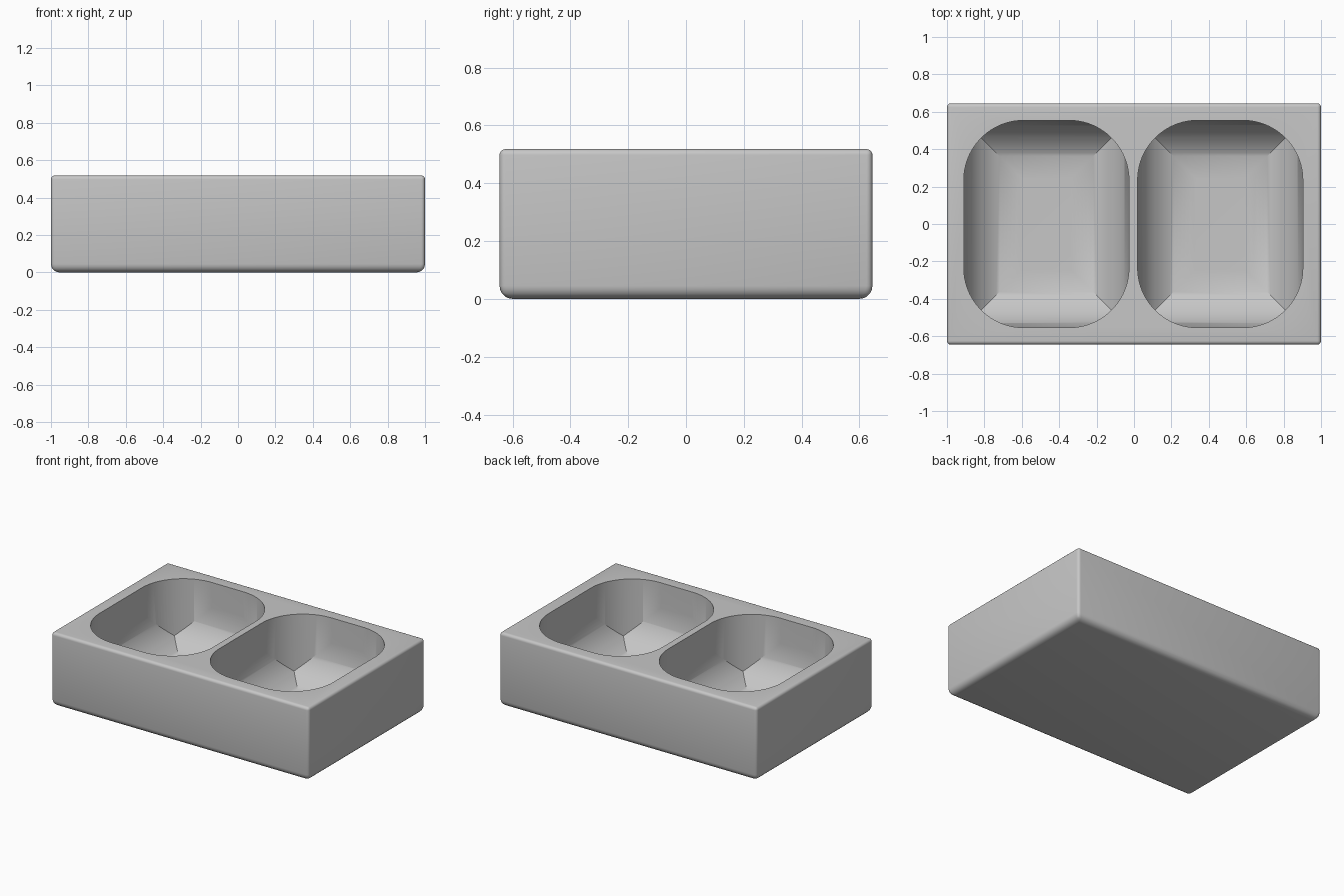
import bpy, bmesh, math

cube = bpy.data.objects.get("Cube")
if cube:
    bpy.data.objects.remove(cube)

WIDTH, DEPTH, HEIGHT = 2.0, 1.29, 0.518
BASIN_X, BASIN_Y = 0.4415, 0.554      # half sizes of a basin opening
CORNER, FILLET = 0.32, 0.31           # plan corner and floor fillet radii
FLOOR, TOP = 0.032, 0.7               # basin floor and cutter top
STEPS = 24


def link(name, bm):
    bmesh.ops.recalc_face_normals(bm, faces=bm.faces)
    mesh = bpy.data.meshes.new(name)
    bm.to_mesh(mesh)
    bm.free()
    obj = bpy.data.objects.new(name, mesh)
    bpy.context.collection.objects.link(obj)
    return obj


def arc(cx, cy, r, start, end):
    angles = [math.radians(start + (end - start) * i / STEPS) for i in range(STEPS + 1)]
    return [(cx + r * math.cos(a), cy + r * math.sin(a)) for a in angles]


def prism(name, points, direction):
    """Close a loop of 3D points and sweep it along a direction."""
    bm = bmesh.new()
    face = bm.faces.new([bm.verts.new(p) for p in points])
    swept = bmesh.ops.extrude_face_region(bm, geom=[face], use_keep_orig=True)
    verts = [g for g in swept["geom"] if isinstance(g, bmesh.types.BMVert)]
    bmesh.ops.translate(bm, verts=verts, vec=direction)
    obj = link(name, bm)
    obj.hide_render = True
    return obj


def trough(half):
    """Cross-section with upright sides and a filleted floor."""
    z = FLOOR + FILLET
    return ([(-half, TOP)] + arc(FILLET - half, z, FILLET, 180, 270)
            + arc(half - FILLET, z, FILLET, 270, 360) + [(half, TOP)])


def boolean(obj, other, operation):
    mod = obj.modifiers.new(operation.title(), "BOOLEAN")
    mod.operation, mod.object, mod.solver = operation, other, "EXACT"


def apply_all(obj, helpers):
    """Bake the modifiers and delete the helper objects."""
    graph = bpy.context.evaluated_depsgraph_get()
    baked = bpy.data.meshes.new_from_object(obj.evaluated_get(graph))
    obj.modifiers.clear()
    obj.data = baked
    for helper in helpers:
        bpy.data.objects.remove(helper)


def basin_cutter(cx):
    """Two crossed troughs, trimmed by an upright rounded rectangle."""
    along = prism("trough_along", [(cx + u, -1, z) for u, z in trough(BASIN_X)], (0, 2, 0))
    across = prism("trough_across", [(cx - 1, v, z) for v, z in trough(BASIN_Y)], (2, 0, 0))
    x, y = BASIN_X - CORNER, BASIN_Y - CORNER
    outline = (arc(x, y, CORNER, 0, 90) + arc(-x, y, CORNER, 90, 180)
               + arc(-x, -y, CORNER, 180, 270) + arc(x, -y, CORNER, 270, 360))
    trim = prism("basin_outline", [(cx + u, v, -0.2) for u, v in outline], (0, 0, 0.85))
    boolean(along, across, "INTERSECT")
    boolean(along, trim, "INTERSECT")
    apply_all(along, [across, trim])
    along.name = "basin_cutter"
    return along


# Outer block, with a wider rounding along the bottom edges
bm = bmesh.new()
bmesh.ops.create_cube(bm, size=1)
bmesh.ops.scale(bm, vec=(WIDTH, DEPTH, HEIGHT), verts=bm.verts)
bmesh.ops.translate(bm, vec=(0, 0, HEIGHT / 2), verts=bm.verts)
weight = bm.edges.layers.float.new("bevel_weight_edge")
for edge in bm.edges:
    edge[weight] = 1.0 if all(v.co.z < 0.01 for v in edge.verts) else 0.45
body = link("double_basin", bm)
bevel = body.modifiers.new("Rounding", "BEVEL")
bevel.limit_method = "WEIGHT"
bevel.width, bevel.segments = 0.045, 5

# Two basins sunk into the top
cutters = [basin_cutter(cx) for cx in (-0.4685, 0.461)]
for cutter in cutters:
    boolean(body, cutter, "DIFFERENCE")
apply_all(body, cutters)

# Single grey material
grey = bpy.data.materials.new("plain grey")
grey.use_nodes = True
colour = (0.57, 0.57, 0.57, 1)
grey.diffuse_color = colour
grey.node_tree.nodes["Principled BSDF"].inputs["Base Color"].default_value = colour
body.data.materials.clear()
body.data.materials.append(grey)

# Smooth curves, sharp rims and mitres
bpy.ops.object.select_all(action="DESELECT")
body.select_set(True)
bpy.context.view_layer.objects.active = body
bpy.ops.object.shade_smooth_by_angle(angle=math.radians(30))
